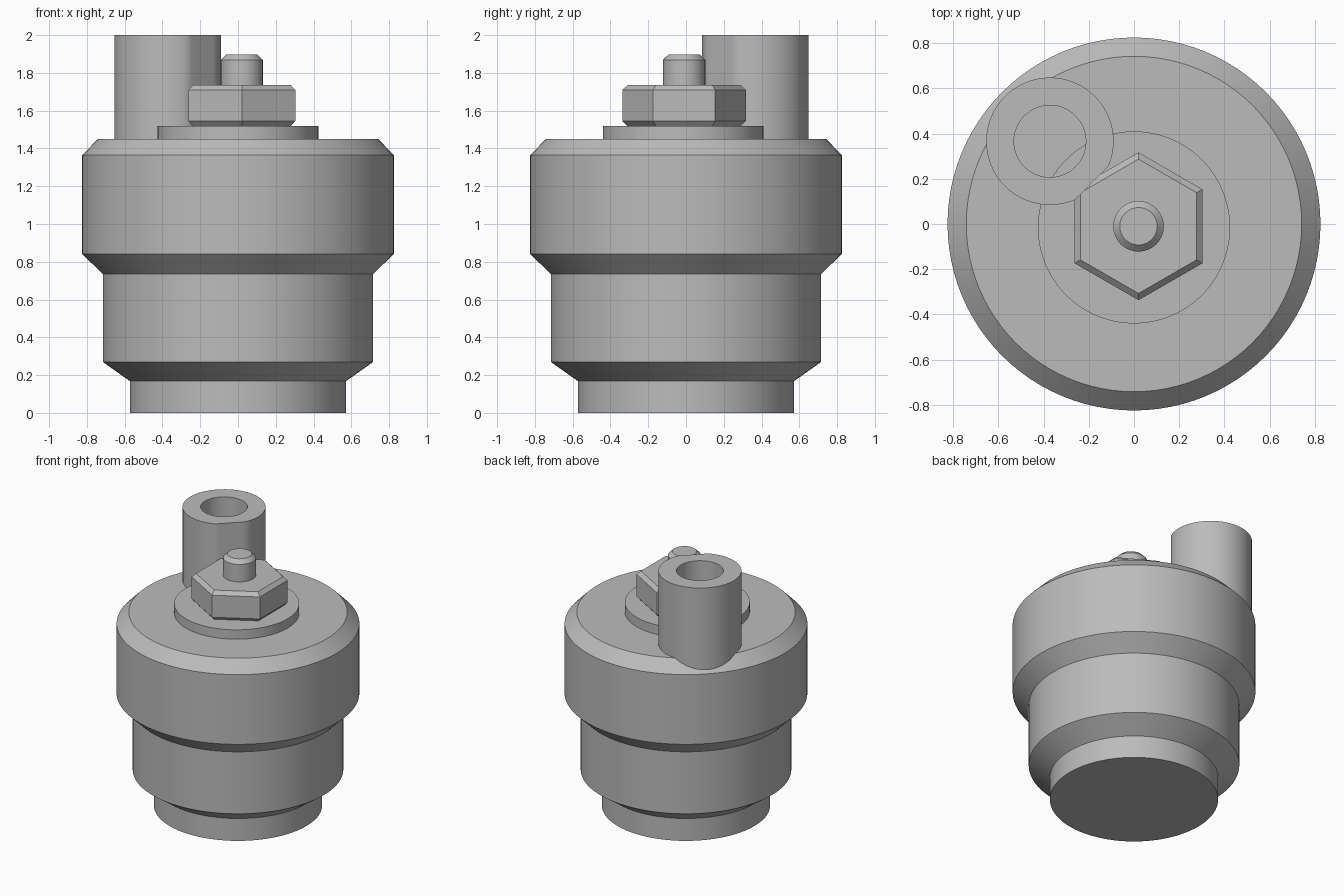
import bpy, bmesh, math
from mathutils import Vector

cube = bpy.data.objects.get("Cube")
if cube:
    bpy.data.objects.remove(cube, do_unlink=True)

grey = bpy.data.materials.new("plain grey")
grey.use_nodes = True
colour = (0.5, 0.5, 0.5, 1)
grey.diffuse_color = colour
grey.node_tree.nodes["Principled BSDF"].inputs["Base Color"].default_value = colour


def turned(name, profile, centre=(0, 0), sides=96, start=0.0, flat=None):
    """Turn a (radius, height) profile about z and cap both ends.
    flat = (direction, distance) presses one side to a vertical plane."""
    bm = bmesh.new()
    rings = []
    for r, z in profile:
        ring = []
        for i in range(sides):
            a = start + math.tau * i / sides
            co = Vector((r * math.cos(a), r * math.sin(a), z))
            if flat:
                n = Vector((math.cos(flat[0]), math.sin(flat[0]), 0))
                co -= n * max(0, co.dot(n) - flat[1])
            ring.append(bm.verts.new(co))
        rings.append(ring)
    for low, high in zip(rings, rings[1:]):
        for i in range(sides):
            j = (i + 1) % sides
            bm.faces.new((low[i], low[j], high[j], high[i]))
    bm.faces.new(rings[0][::-1])
    bm.faces.new(rings[-1])
    bmesh.ops.recalc_face_normals(bm, faces=bm.faces)
    mesh = bpy.data.meshes.new(name)
    bm.to_mesh(mesh)
    bm.free()
    mesh.materials.append(grey)
    ob = bpy.data.objects.new(name, mesh)
    ob.location = (centre[0], centre[1], 0)
    bpy.context.collection.objects.link(ob)
    bpy.ops.object.select_all(action="DESELECT")
    ob.select_set(True)
    bpy.context.view_layer.objects.active = ob
    bpy.ops.object.shade_smooth_by_angle(angle=math.radians(25))
    return ob


# Stepped main housing
turned("housing", [(0.572, 0), (0.572, 0.168), (0.716, 0.27), (0.716, 0.735),
                   (0.825, 0.842), (0.825, 1.365), (0.742, 1.45)])

# Washer, hexagonal nut and stud
turned("washer", [(0.425, 1.44), (0.425, 1.52)], (0, -0.015))
nut_centre = (0.02, -0.01)
turned("nut", [(0.297, 1.515), (0.327, 1.545), (0.327, 1.71), (0.297, 1.737)],
       nut_centre, sides=6, start=math.pi / 2)
turned("stud", [(0.112, 1.73), (0.112, 1.868), (0.083, 1.897)],
       nut_centre, sides=32)

# Hollow port with a slight flat facing the nut
turned("port_tube", [(0.282, 1.36), (0.282, 2), (0.159, 2), (0.159, 1.45)],
       (-0.372, 0.366), sides=64, flat=(-math.pi / 4, 0.262))
